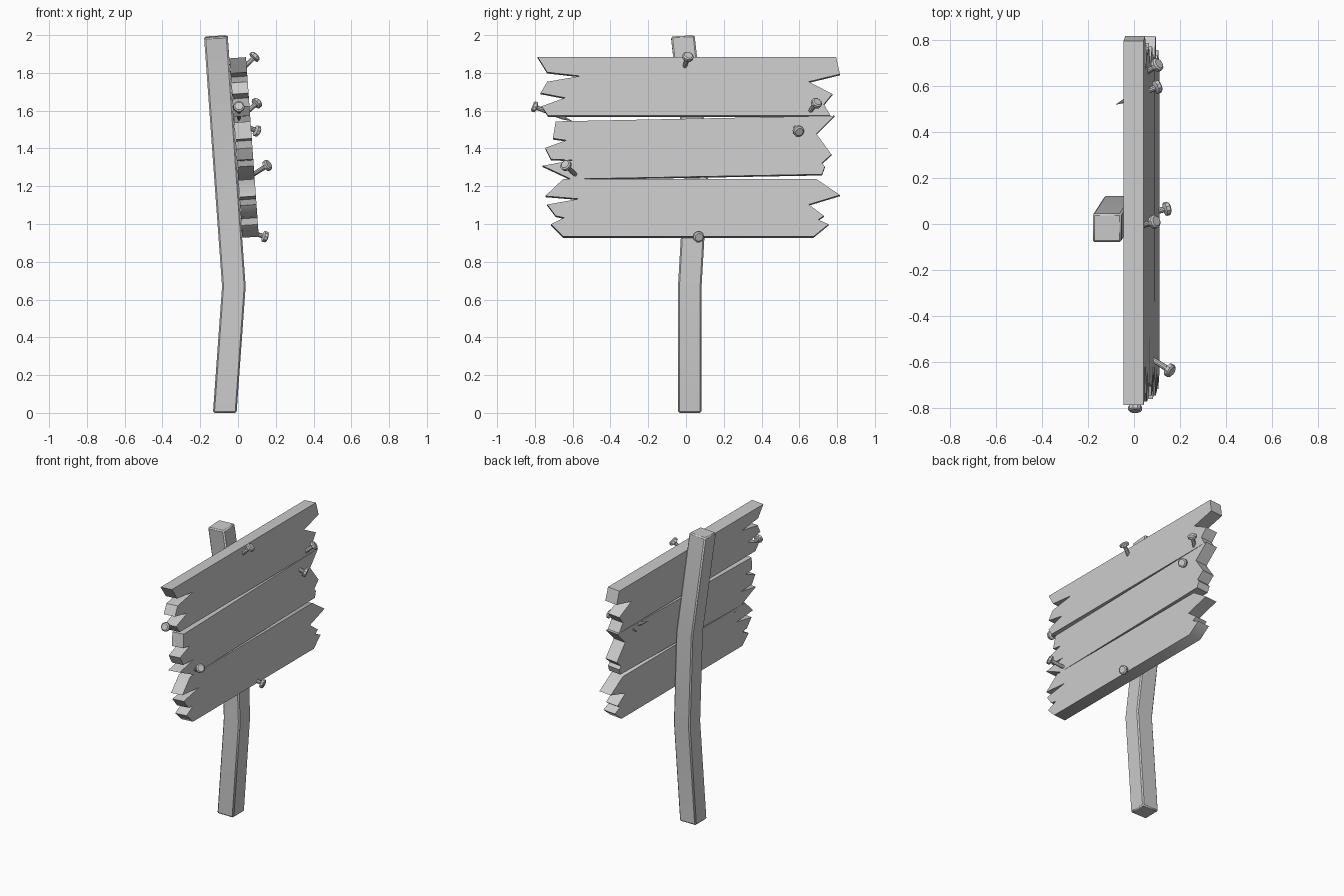
import bpy, bmesh, math
from mathutils import Vector

cube = bpy.data.objects.get("Cube")
if cube:
    bpy.data.objects.remove(cube, do_unlink=True)

grey = bpy.data.materials.new("plain_grey")
grey.use_nodes = True
COLOUR = (0.6, 0.6, 0.6, 1)
grey.diffuse_color = COLOUR
grey.node_tree.nodes["Principled BSDF"].inputs["Base Color"].default_value = COLOUR

LEAN = -0.0714          # x shift per unit of height on the upper post
THICK = 0.087           # plank thickness


def finish(name, bm, angle):
    bmesh.ops.recalc_face_normals(bm, faces=bm.faces)
    mesh = bpy.data.meshes.new(name)
    bm.to_mesh(mesh)
    bm.free()
    mesh.materials.append(grey)
    obj = bpy.data.objects.new(name, mesh)
    bpy.context.collection.objects.link(obj)
    bpy.ops.object.select_all(action='DESELECT')
    obj.select_set(True)
    bpy.context.view_layer.objects.active = obj
    bpy.ops.object.shade_smooth_by_angle(angle=math.radians(angle))
    return obj


def bridge(bm, rings):
    for a, b in zip(rings, rings[1:]):
        for i in range(len(a)):
            j = (i + 1) % len(a)
            bm.faces.new((a[i], a[j], b[j], b[i]))
    bm.faces.new(rings[0])
    bm.faces.new(rings[-1])


def plank(name, outline):
    # Jagged outline (y, z) laid on the leaning plane, then thickened
    bm = bmesh.new()
    rings = []
    for depth in (0, THICK):
        rings.append([bm.verts.new((0.023 + LEAN * (z - 0.93) + depth, y, z - LEAN * depth - 0.003))
                      for y, z in outline])
    bridge(bm, rings)
    finish(name, bm, 50)


def nail(name, head, direction, length=0.21, sides=10):
    # Head and tapered shaft as rings along the axis: (distance, radius)
    axis = Vector(direction).normalized()
    turn = axis.to_track_quat('Z', 'Y')
    bm = bmesh.new()
    rings = []
    for dist, radius in ((-0.014, 0.022), (-0.008, 0.03), (0.008, 0.03), (0.014, 0.013),
                         (length * 0.75, 0.011), (length, 0.001)):
        ring = []
        for k in range(sides):
            a = math.tau * k / sides
            p = Vector((radius * math.cos(a), radius * math.sin(a), dist))
            ring.append(bm.verts.new(Vector(head) + turn @ p))
        rings.append(ring)
    bridge(bm, rings)
    finish(name, bm, 30)


# Crooked square post
bm = bmesh.new()
rings = []
half = 0.0625
for x, y, z, tilt in ((-0.07, 0.02, 0.004, 0), (-0.022, 0.02, 0.67, 0),
                      (-0.069, 0.058, 1.32, 0), (-0.117, -0.017, 1.993, 0.055)):
    rings.append([bm.verts.new((x + half * sx, y + half * sy, z + half * tilt * (sx + sy)))
                  for sx, sy in ((-1, -1), (1, -1), (1, 1), (-1, 1))])
rings[0][0].co.z = rings[0][1].co.z = rings[0][2].co.z = rings[0][3].co.z = 0
bridge(bm, rings)
post = finish("post", bm, 30)
bevel = post.modifiers.new("worn_edges", 'BEVEL')
bevel.width = 0.008
bevel.segments = 1
bevel.limit_method = 'ANGLE'
bevel.angle_limit = math.radians(40)

# Three splintered planks
plank("top_plank", [
    (-.785, 1.88), (.795, 1.88), (.815, 1.79), (.65, 1.75), (.775, 1.685), (.73, 1.63),
    (.765, 1.57), (-.73, 1.57), (-.765, 1.62), (-.64, 1.665), (-.77, 1.69), (-.735, 1.75),
    (-.56, 1.78), (-.735, 1.80)])
plank("middle_plank", [
    (-.69, 1.54), (.785, 1.57), (.69, 1.475), (.77, 1.365), (.72, 1.32), (.735, 1.30),
    (.72, 1.26), (-.61, 1.235), (-.76, 1.305), (-.60, 1.335), (-.715, 1.34), (-.745, 1.40),
    (-.635, 1.44), (-.705, 1.45)])
plank("bottom_plank", [
    (-.65, 1.235), (.69, 1.235), (.815, 1.15), (.65, 1.10), (.73, 1.04), (.70, 1.02),
    (.755, 0.995), (.675, 0.93), (-.65, 0.93), (-.715, 0.995), (-.645, 1.03), (-.69, 1.04),
    (-.735, 1.10), (-.565, 1.13), (-.745, 1.145)])

# Loose nails, each given by head centre and the way the shaft points
nail("top_nail", (.088, .01, 1.885), (-.06, -.02, -.06))
nail("upper_nail", (.1, .69, 1.64), (-.05, -.035, -.045))
nail("middle_nail", (.1, .595, 1.492), (-.175, -.075, .08))
nail("lower_nail", (.155, -.635, 1.31), (-.07, .045, -.045))
nail("bottom_nail", (.142, .066, .933), (-.08, -.02, .025))
nail("end_nail", (.005, -.8, 1.62), (0, .17, -.065))
